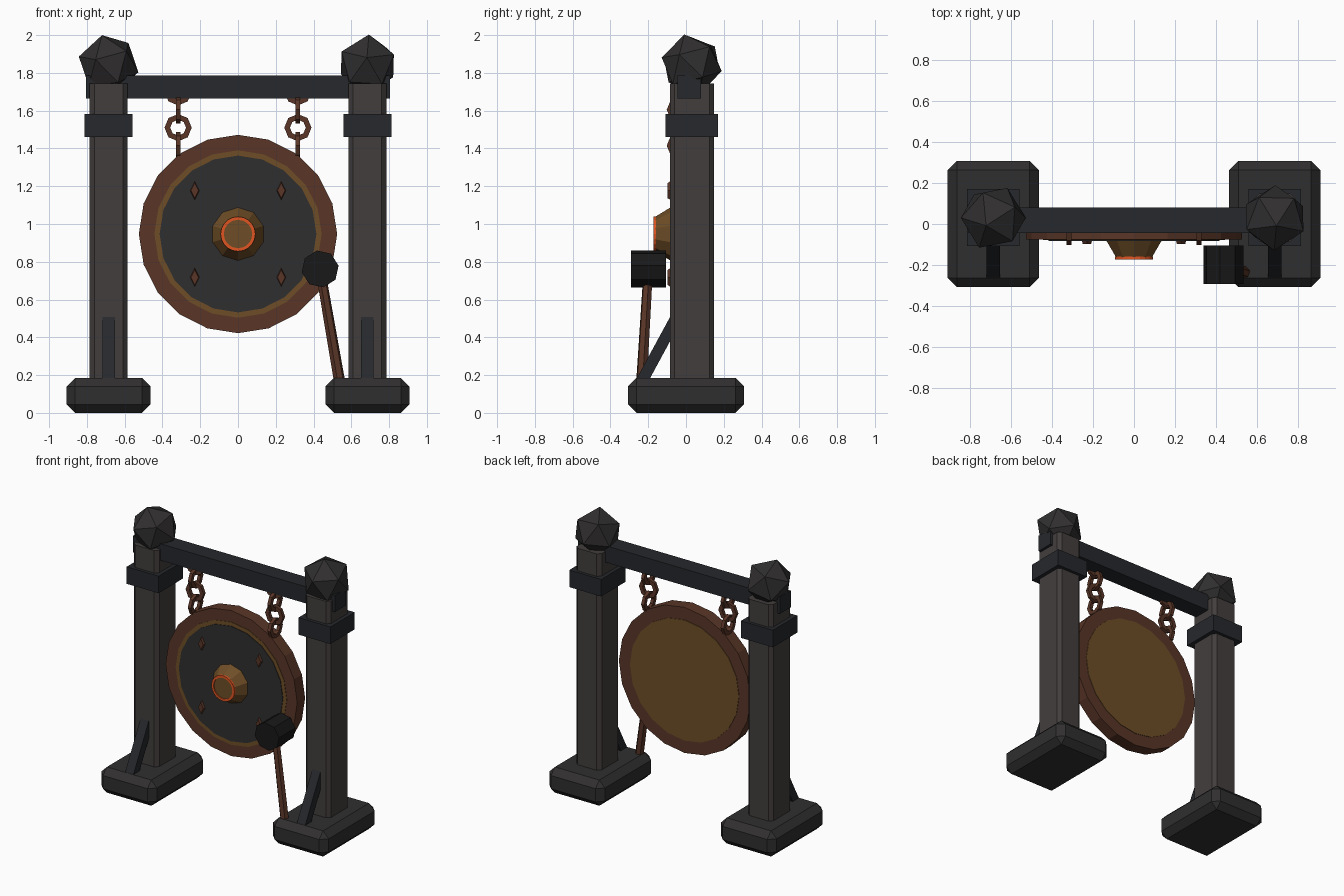
import bpy, bmesh
from math import pi, radians
from mathutils import Vector, Matrix

if "Cube" in bpy.data.objects:
    bpy.data.objects.remove(bpy.data.objects["Cube"])


def material(name, rgb):
    m = bpy.data.materials.new(name)
    m.diffuse_color = (*rgb, 1)
    m.use_nodes = True
    m.node_tree.nodes["Principled BSDF"].inputs["Base Color"].default_value = m.diffuse_color
    return m


STONE = material("dark_stone", (.03, .028, .028))
WOOD = material("dark_wood", (.055, .048, .046))
IRON = material("iron", (.019, .021, .025))
RUST = material("rust", (.10, .036, .02))
BRASS = material("brass", (.155, .075, .02))
GLOW = material("glow", (.75, .09, .015))
LEATHER = material("leather", (.009, .009, .009))


def finish(name, bm, mat):
    bmesh.ops.recalc_face_normals(bm, faces=bm.faces)
    me = bpy.data.meshes.new(name)
    bm.to_mesh(me)
    bm.free()
    me.materials.append(mat)
    ob = bpy.data.objects.new(name, me)
    bpy.context.collection.objects.link(ob)
    return ob


def box(name, lo, hi, mat, bevel=0, upright_only=False):
    lo, hi = Vector(lo), Vector(hi)
    bm = bmesh.new()
    bmesh.ops.create_cube(bm, size=1, matrix=Matrix.Translation((lo + hi) / 2) @ Matrix.Diagonal((*(hi - lo), 1)))
    if bevel:
        edges = [e for e in bm.edges if not upright_only
                 or abs(e.verts[0].co.z - e.verts[1].co.z) > .1]
        bmesh.ops.bevel(bm, geom=edges, offset=bevel, segments=1, affect='EDGES')
    return finish(name, bm, mat)


def rod(name, a, b, r1, r2, sides, mat, spin=0, stretch=(1, 1)):
    """Prism or frustum from a to b."""
    a, b = Vector(a), Vector(b)
    d = b - a
    rot = d.to_track_quat('Z', 'X').to_matrix().to_4x4()
    if abs(d.x) + abs(d.z) < 1e-6:      # facing -y: local y is world z
        rot = Matrix.Rotation(pi / 2, 4, 'X')
    m = (Matrix.Translation((a + b) / 2) @ rot @ Matrix.Diagonal((*stretch, 1, 1))
         @ Matrix.Rotation(spin, 4, 'Z'))
    bm = bmesh.new()
    bmesh.ops.create_cone(bm, cap_ends=True, segments=sides, radius1=r1, radius2=r2,
                          depth=d.length, matrix=m)
    return finish(name, bm, mat)


def ring(name, centre, profile, sides, mat, turn=0, spin=0):
    """Ring about the y axis; profile is a closed loop of (radius, y)."""
    bm = bmesh.new()
    base = Matrix.Translation(centre) @ Matrix.Rotation(turn, 4, 'Z')
    loops = []
    for i in range(sides):
        m = base @ Matrix.Rotation(2 * pi * i / sides + spin, 4, 'Y')
        loops.append([bm.verts.new(m @ Vector((r, y, 0))) for r, y in profile])
    n = len(profile)
    for i in range(sides):
        p, q = loops[i], loops[(i + 1) % sides]
        for j in range(n):
            k = (j + 1) % n
            bm.faces.new((p[j], p[k], q[k], q[j]))
    return finish(name, bm, mat)


def finial(name, centre, top, side):
    """Icosahedron with one point along top and an upper-ring point towards side."""
    z = Vector(top).normalized()
    x = Vector(side)
    x = (x - z * x.dot(z)).normalized()
    rot = Matrix((x, z.cross(x), z)).transposed().to_4x4()
    bm = bmesh.new()
    bmesh.ops.create_icosphere(bm, subdivisions=1, radius=.163,
                               matrix=Matrix.Translation(centre) @ rot)
    return finish(name, bm, STONE)


# Two posts with footings, collars and braces
for s, tag in ((-1, "left"), (1, "right")):
    c = s * .685
    box(tag + "_footing", (c - .222, -.307, 0), (c + .222, .307, .185), STONE, .045)
    box(tag + "_post", (c - .1, -.085, .15), (c + .1, .148, 1.745), WOOD, .024, True)
    box(tag + "_collar", (c - .127, -.108, 1.46), (c + .127, .17, 1.583), IRON)
    bm = bmesh.new()
    f = bm.faces.new([bm.verts.new((c - .033, y, z)) for y, z in
                      ((-.265, .175), (-.195, .175), (-.03, .48), (-.075, .525))])
    ext = bmesh.ops.extrude_face_region(bm, geom=[f])
    bmesh.ops.translate(bm, vec=(.066, 0, 0),
                        verts=[v for v in ext["geom"] if isinstance(v, bmesh.types.BMVert)])
    finish(tag + "_brace", bm, IRON)

finial("left_finial", (-.685, .03, 1.845), (-.035, -.038, .155), (-.151, 0, .04))
finial("right_finial", (.685, .03, 1.845), (.008, -.038, .155), (0, -.143, .07))

# Crossbeam
box("crossbeam", (-.805, -.045, 1.665), (.805, .08, 1.785), IRON)

# Chains: links alternate between facing front and edge-on
link = [(.057 + .015, -.012), (.057 + .015, .012), (.057 - .015, .012), (.057 - .015, -.012)]
for s, tag in ((-1, "left"), (1, "right")):
    for i in range(4):
        ring(f"{tag}_chain_link_{i + 1}", (s * .317, -.03, 1.70 - .095 * i), link, 8, RUST,
             turn=pi / 2 * (i % 2))

# Gong: rim, brass plate, dark face, boss and glowing ring
GZ = .947
ring("gong_rim", (0, 0, GZ), [(.525, -.075), (.525, .015), (.43, .015), (.44, -.075)], 20, RUST)
rod("gong_plate", (0, .018, GZ), (0, -.078, GZ), .435, .443, 20, BRASS)
rod("gong_face", (0, -.05, GZ), (0, -.082, GZ), .415, .415, 20, STONE)
rod("gong_boss", (0, -.075, GZ), (0, -.165, GZ), .145, .09, 10, BRASS)
ring("boss_glow_ring", (0, 0, GZ), [(.092, -.158), (.092, -.172), (.075, -.172), (.075, -.158)],
     20, GLOW)
for sx in (-1, 1):
    for sz in (-1, 1):
        rod("gong_stud", (sx * .229, -.07, GZ + sz * .23), (sx * .229, -.098, GZ + sz * .23),
            .056, .04, 4, RUST, stretch=(.5, 1))

# Mallet leaning on the gong
rod("mallet_head", (.435, -.105, .762), (.435, -.292, .762), .099, .099, 8, LEATHER,
    spin=radians(10))
rod("mallet_handle", (.537, -.235, .17), (.435, -.2, .76), .03, .026, 6, RUST)
